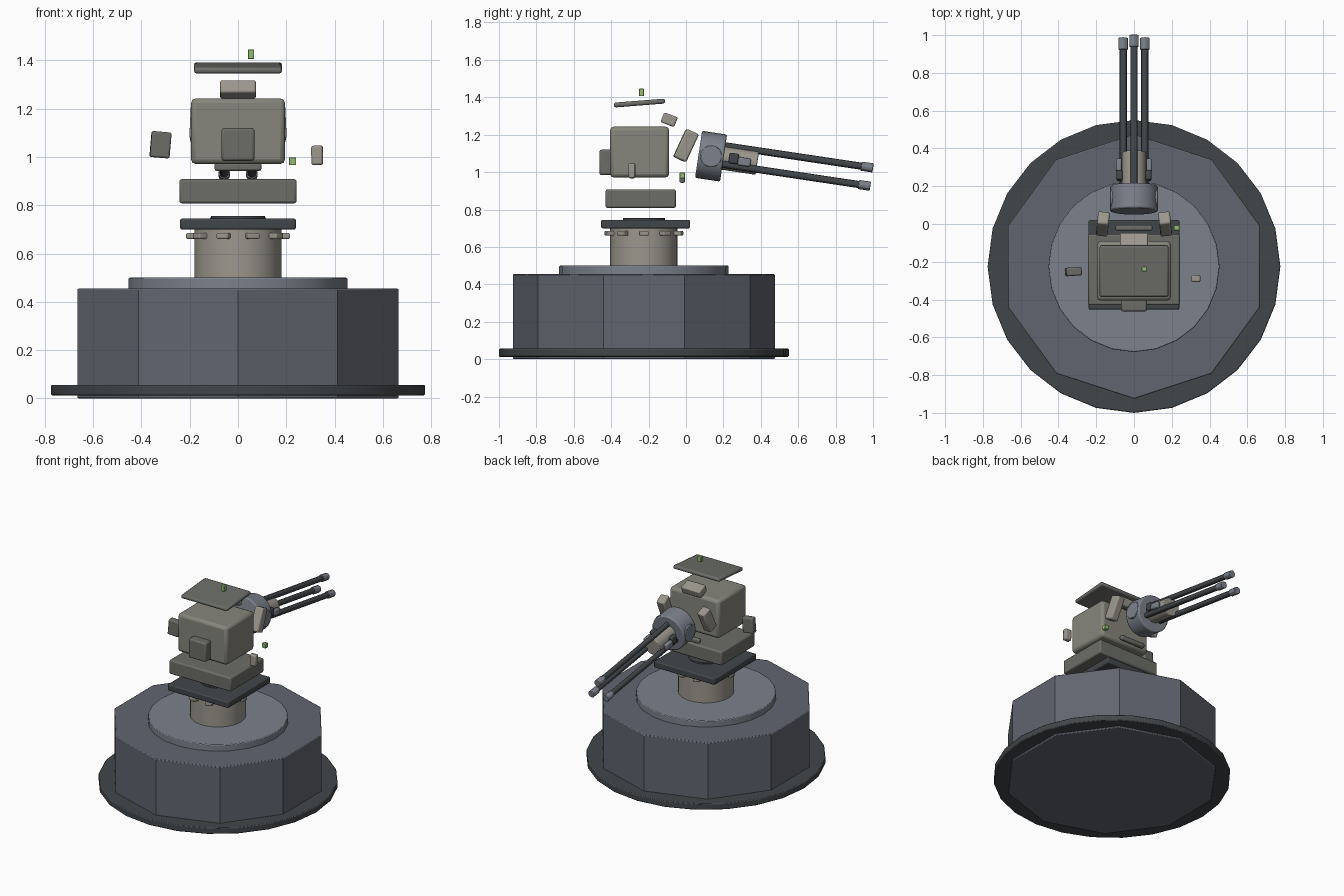
import bpy, bmesh
from math import radians, sin, cos, pi
from mathutils import Matrix, Euler, Vector

if "Cube" in bpy.data.objects:
    bpy.data.objects.remove(bpy.data.objects["Cube"])


def material(name, rgb):
    m = bpy.data.materials.new(name)
    m.diffuse_color = (*rgb, 1)
    m.use_nodes = True
    m.node_tree.nodes["Principled BSDF"].inputs["Base Color"].default_value = m.diffuse_color
    return m


BASE = material("slate", (0.12, 0.13, 0.16))
STEEL = material("steel", (0.20, 0.22, 0.26))
DARK = material("dark_metal", (0.055, 0.062, 0.068))
BEIGE = material("beige", (0.33, 0.31, 0.27))
BODY = material("warm_grey", (0.24, 0.235, 0.20))
OLIVE = material("olive_grey", (0.15, 0.155, 0.14))
GREEN = material("green", (0.30, 0.50, 0.18))


def finish(name, bm, matrix, mat, bevel):
    me = bpy.data.meshes.new(name)
    bm.to_mesh(me)
    bm.free()
    ob = bpy.data.objects.new(name, me)
    bpy.context.collection.objects.link(ob)
    ob.matrix_world = matrix
    me.materials.append(mat)
    bpy.ops.object.select_all(action='DESELECT')
    ob.select_set(True)
    bpy.context.view_layer.objects.active = ob
    bpy.ops.object.shade_smooth_by_angle(angle=radians(30))
    if bevel:
        b = ob.modifiers.new("bevel", 'BEVEL')
        b.width, b.segments = bevel, 2
        b.limit_method, b.angle_limit = 'ANGLE', radians(40)
    return ob


def place(loc, rot=(0, 0, 0)):
    return Matrix.Translation(loc) @ Euler([radians(a) for a in rot]).to_matrix().to_4x4()


def box(name, loc, size, mat, rot=(0, 0, 0), bevel=0.008, parent=Matrix()):
    bm = bmesh.new()
    bmesh.ops.create_cube(bm, size=1)
    bmesh.ops.scale(bm, vec=Vector(size), verts=bm.verts)
    return finish(name, bm, parent @ place(loc, rot), mat, bevel)


def cyl(name, loc, r, depth, mat, sides=24, rot=(0, 0, 0), bevel=0.005, parent=Matrix()):
    bm = bmesh.new()
    bmesh.ops.create_cone(bm, cap_ends=True, segments=sides, radius1=r, radius2=r, depth=depth)
    return finish(name, bm, parent @ place(loc, rot), mat, bevel)


CY = -0.225  # centre line of the pedestal

# Pedestal: rim, ten-sided body, turntable, column
cyl("base_rim", (0, CY, 0.034), 0.775, 0.044, DARK, bevel=0.006)
cyl("base_body", (0, CY, 0.2275), 0.70, 0.455, BASE, sides=10, bevel=0.006)
cyl("turntable", (0, CY, 0.475), 0.453, 0.05, STEEL, bevel=0.005)
cyl("column", (0, CY, 0.60), 0.18, 0.20, BEIGE, sides=32, bevel=0)
for i in range(10):
    a = i * pi / 5
    box(f"column_bolt_{i}", (0.19 * cos(a), CY + 0.19 * sin(a), 0.673), (0.05, 0.05, 0.024),
        BEIGE, rot=(0, 0, i * 36), bevel=0.005)

# Swivel plate and floating lower block
box("swivel_plate", (0, -0.216, 0.722), (0.48, 0.475, 0.046), DARK)
cyl("swivel_ring", (0, CY, 0.748), 0.113, 0.014, DARK, bevel=0.003)
box("lower_block", (0, -0.242, 0.858), (0.486, 0.376, 0.10), OLIVE, bevel=0.01)

# Main housing with rear hatch, sloped brow and floating lid
box("housing", (0, -0.248, 1.107), (0.39, 0.316, 0.272), BODY, bevel=0.02)
box("rear_hatch", (0, -0.43, 1.052), (0.137, 0.066, 0.135), OLIVE, bevel=0.01)
box("brow_block", (0, -0.09, 1.28), (0.148, 0.078, 0.056), BEIGE, rot=(-21, 0, 0))
box("lid", (0, -0.249, 1.369), (0.364, 0.274, 0.026), OLIVE, rot=(4.5, 0, 0), bevel=0.01)
box("front_bar", (0, -0.02, 0.959), (0.194, 0.03, 0.032), OLIVE, bevel=0.008)

# Loose side blocks and indicator lights
box("left_block", (-0.321, -0.252, 1.051), (0.082, 0.045, 0.108), OLIVE, rot=(0, 5, 4))
box("right_block", (0.328, -0.289, 1.007), (0.048, 0.036, 0.08), BEIGE, rot=(0, -1, -3))
box("top_light", (0.054, -0.238, 1.426), (0.026, 0.026, 0.04), GREEN, bevel=0.003)
box("side_light", (0.226, -0.02, 0.982), (0.03, 0.028, 0.032), GREEN, bevel=0.003)

# Tilted arms between housing and gun
for s, side in ((-1, "left"), (1, "right")):
    box(f"{side}_arm", (s * 0.165, 0.0, 1.142), (0.062, 0.073, 0.165), BEIGE,
        rot=(-25, 0, s * 6), bevel=0.01)

# Gun: local +y runs along the barrels, pitched slightly down
GUN = place((0, 0.134, 1.085), (-8.5, 0, 0))
ALONG = (90, 0, 0)
cyl("gun_drum", (0, 0, 0), 0.127, 0.135, STEEL, rot=ALONG, bevel=0.008, parent=GUN)
cyl("drum_pivot", (0, 0, 0), 0.058, 0.256, STEEL, rot=(0, 90, 0), bevel=0.004, parent=GUN)
cyl("barrel_hub", (0, 0.155, 0), 0.063, 0.19, BEIGE, rot=ALONG, parent=GUN)
for s, side in ((-1, "left"), (1, "right")):
    box(f"{side}_clamp", (s * 0.076, 0.122, 0.006), (0.032, 0.05, 0.056), DARK, parent=GUN)
    box(f"{side}_clamp_block", (s * 0.08, 0.18, -0.004), (0.03, 0.068, 0.044), STEEL, parent=GUN)
for i in range(3):
    a = pi / 2 + i * 2 * pi / 3
    x, z = 0.066 * cos(a), 0.066 * sin(a)
    cyl(f"barrel_{i}", (x, 0.44, z), 0.019, 0.78, DARK, sides=12, rot=ALONG, bevel=0, parent=GUN)
    cyl(f"muzzle_{i}", (x, 0.834, z), 0.0245, 0.064, STEEL, sides=12, rot=ALONG,
        bevel=0.003, parent=GUN)
